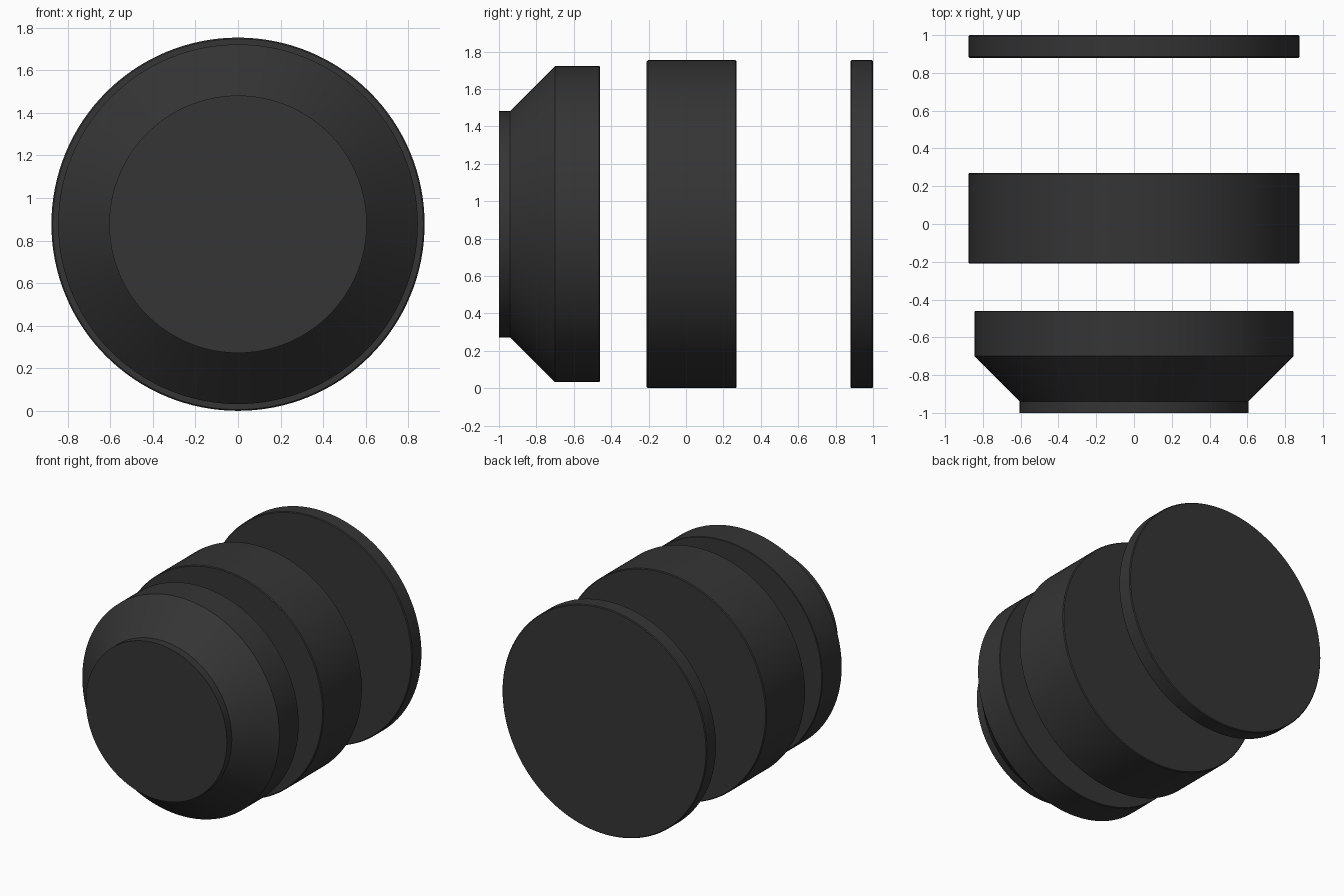
import bpy, bmesh, math

if "Cube" in bpy.data.objects:
    bpy.data.objects.remove(bpy.data.objects["Cube"])

R = 0.877      # radius of the large discs, also the axis height
SIDES = 128

dark = bpy.data.materials.new("dark_grey")
dark.diffuse_color = (0.035, 0.035, 0.035, 1)
dark.use_nodes = True
dark.node_tree.nodes["Principled BSDF"].inputs["Base Color"].default_value = dark.diffuse_color


def turned_part(name, profile):
    """Closed solid turned around the y axis from (y, radius) points."""
    bm = bmesh.new()
    rings = []
    for y, r in profile:
        rings.append([bm.verts.new((r * math.cos(2 * math.pi * i / SIDES), y,
                                    R + r * math.sin(2 * math.pi * i / SIDES)))
                      for i in range(SIDES)])
    for a, b in zip(rings, rings[1:]):
        for i in range(SIDES):
            j = (i + 1) % SIDES
            bm.faces.new((a[i], a[j], b[j], b[i]))
    bm.faces.new(rings[0])
    bm.faces.new(rings[-1])
    bmesh.ops.recalc_face_normals(bm, faces=bm.faces[:])
    mesh = bpy.data.meshes.new(name)
    bm.to_mesh(mesh)
    bm.free()
    mesh.materials.append(dark)
    ob = bpy.data.objects.new(name, mesh)
    bpy.context.collection.objects.link(ob)
    bpy.ops.object.select_all(action='DESELECT')
    bpy.context.view_layer.objects.active = ob
    ob.select_set(True)
    bpy.ops.object.shade_smooth_by_angle(angle=math.radians(30))
    return ob


def disc(name, y0, y1, r, c=0.006):
    """Plain disc with slightly eased rims."""
    return turned_part(name, [(y0, r - c), (y0 + c, r), (y1 - c, r), (y1, r - c)])


# Tapered front section with a short neck
turned_part("front_taper", [(-1.0, 0.605), (-0.94, 0.605), (-0.70, 0.845),
                            (-0.464, 0.845), (-0.46, 0.841)])
# Thick middle drum
disc("middle_drum", -0.21, 0.27, R)
# Thin rear plate
disc("rear_plate", 0.88, 1.0, R)
